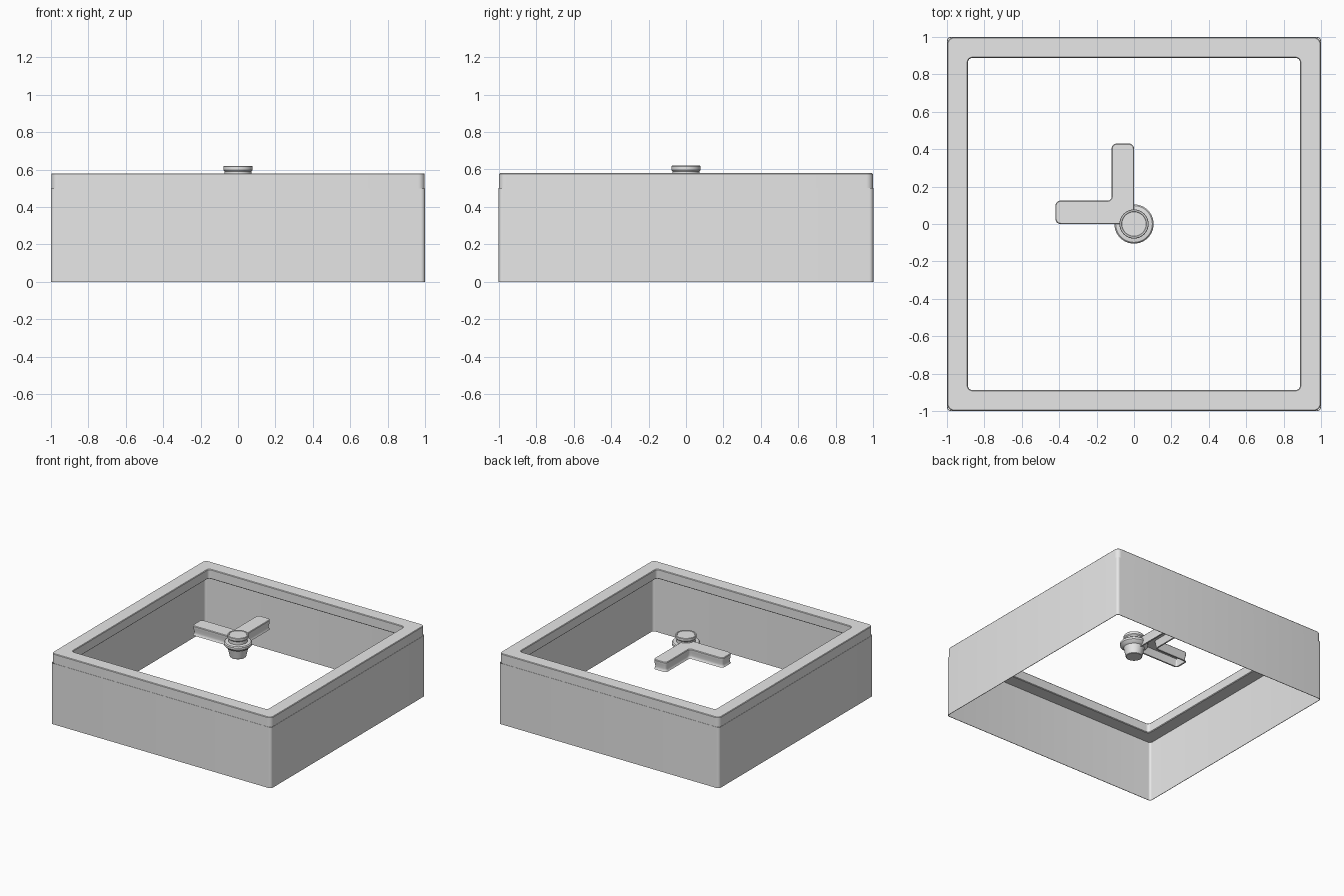
import bpy, bmesh, math
from mathutils import Vector

if "Cube" in bpy.data.objects:
    bpy.data.objects.remove(bpy.data.objects["Cube"])

grey = bpy.data.materials.new("plain_grey")
grey.diffuse_color = (0.8, 0.8, 0.8, 1)
grey.use_nodes = True
grey.node_tree.nodes["Principled BSDF"].inputs["Base Color"].default_value = grey.diffuse_color


def outline(corners, steps=6):
    """Right-angled outline with filleted corners; each corner is (x, y, radius)."""
    pts = []
    n = len(corners)
    for i, (x, y, r) in enumerate(corners):
        p = Vector((x, y))
        a = (Vector(corners[i - 1][:2]) - p).normalized()
        b = (Vector(corners[(i + 1) % n][:2]) - p).normalized()
        for k in range(steps + 1):
            t = math.pi / 2 * k / steps
            pts.append(p + r * (a * (1 - math.sin(t)) + b * (1 - math.cos(t))))
    return pts


def square(half, r):
    return outline([(-half, -half, r), (half, -half, r), (half, half, r), (-half, half, r)])


def ell(d):
    """L-shaped outline, inset by d."""
    r = max(0.027 - d, 0.004)
    return outline([(-0.42 + d, d, r), (-d, d, r), (-d, 0.43 - d, r),
                    (-0.12 + d, 0.43 - d, r), (-0.12 + d, 0.125 - d, 0.02 + d),
                    (-0.42 + d, 0.125 - d, r)])


def loft(name, rings, closed=False):
    """Skin a list of (outline, z) rings; join last to first, or cap the ends."""
    bm = bmesh.new()
    rows = [[bm.verts.new((p[0], p[1], z)) for p in pts] for pts, z in rings]
    pairs = list(zip(rows, rows[1:]))
    if closed:
        pairs.append((rows[-1], rows[0]))
    else:
        bm.faces.new(rows[0])
        bm.faces.new(rows[-1])
    for lo, hi in pairs:
        for i in range(len(lo)):
            j = (i + 1) % len(lo)
            bm.faces.new((lo[i], lo[j], hi[j], hi[i]))
    bmesh.ops.recalc_face_normals(bm, faces=bm.faces)
    me = bpy.data.meshes.new(name)
    bm.to_mesh(me)
    bm.free()
    me.materials.append(grey)
    ob = bpy.data.objects.new(name, me)
    bpy.context.collection.objects.link(ob)
    bpy.ops.object.select_all(action='DESELECT')
    ob.select_set(True)
    bpy.context.view_layer.objects.active = ob
    bpy.ops.object.shade_smooth_by_angle(angle=math.radians(30))
    return ob


# Thin outer skirt
loft("skirt_wall", [(square(1.0, 0.022), 0), (square(1.0, 0.022), 0.5),
                    (square(0.996, 0.018), 0.5), (square(0.996, 0.018), 0)], closed=True)

# Square rim on top of the skirt
loft("top_rim", [(square(0.998, 0.035), 0.5), (square(0.998, 0.035), 0.575),
                 (square(0.994, 0.031), 0.58), (square(0.892, 0.027), 0.58),
                 (square(0.888, 0.024), 0.575), (square(0.888, 0.024), 0.505),
                 (square(0.893, 0.027), 0.5)], closed=True)

# Corner bracket: waisted sides and a hollow underside
loft("corner_bracket", [(ell(0.004), 0.58), (ell(0), 0.575), (ell(0.001), 0.555),
                        (ell(0.008), 0.525), (ell(0.006), 0.51), (ell(0), 0.5),
                        (ell(0.012), 0.5), (ell(0.022), 0.56)])

# Turned knob: tapered foot, wide collar, neck and lipped cap
profile = [(0.058, 0.44), (0.062, 0.443), (0.078, 0.515), (0.09, 0.522), (0.105, 0.538),
           (0.105, 0.555), (0.098, 0.562), (0.072, 0.565), (0.072, 0.59), (0.078, 0.598),
           (0.078, 0.617), (0.075, 0.62), (0.067, 0.62), (0.065, 0.617)]
SIDES = 40
loft("knob", [([(r * math.cos(2 * math.pi * i / SIDES), r * math.sin(2 * math.pi * i / SIDES))
                for i in range(SIDES)], z) for r, z in profile])
